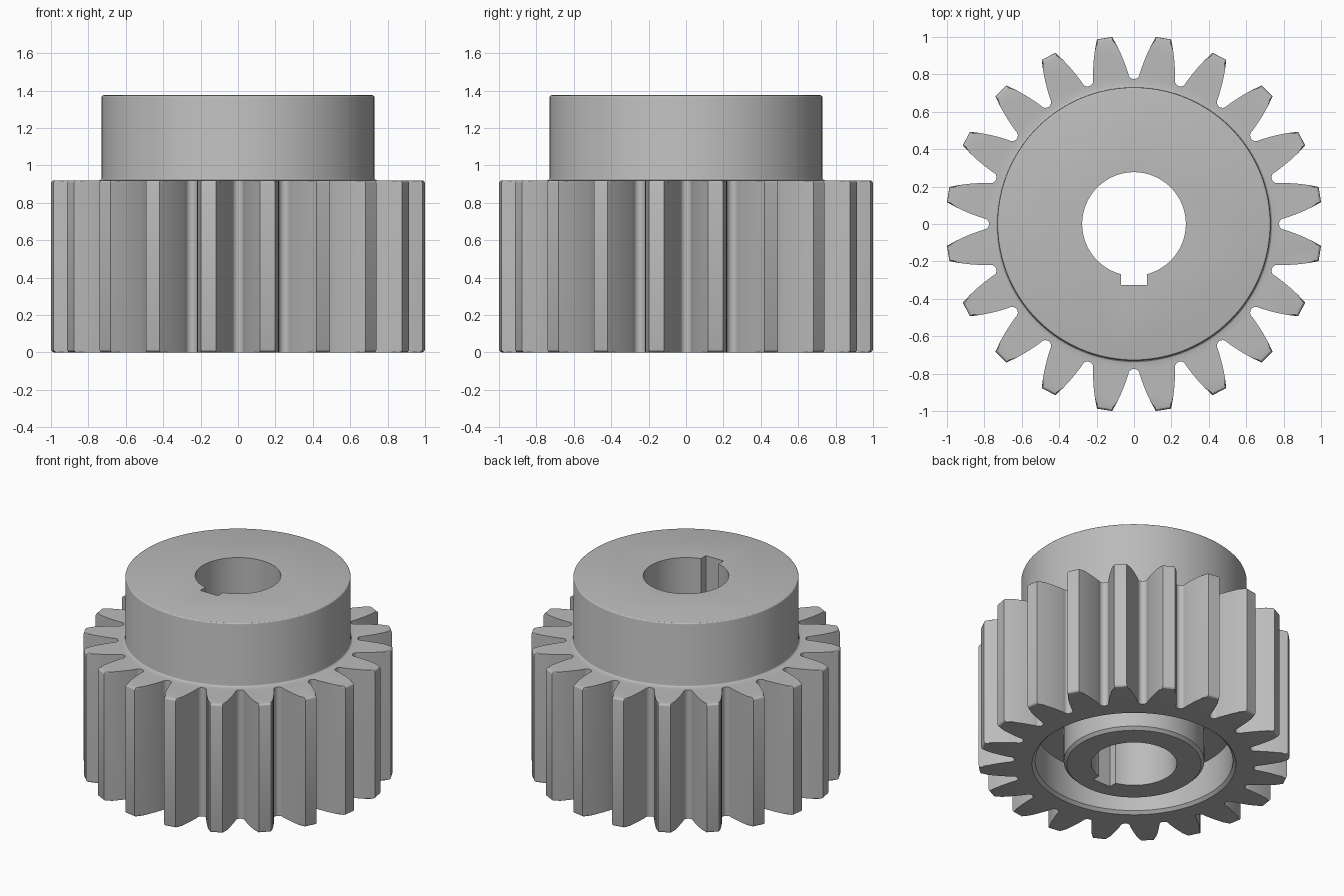
import bpy, bmesh
from math import sin, cos, pi, hypot, radians

cube = bpy.data.objects.get("Cube")
if cube:
    bpy.data.objects.remove(cube, do_unlink=True)

TEETH = 20
FACE_Z = 0.92
HUB_Z = 1.375
HUB_R = 0.73

steel = bpy.data.materials.new("plain grey metal")
steel.use_nodes = True
colour = (0.5, 0.5, 0.5, 1)
steel.diffuse_color = colour
steel.node_tree.nodes["Principled BSDF"].inputs["Base Color"].default_value = colour


def finish(name, bm):
    bmesh.ops.recalc_face_normals(bm, faces=bm.faces[:])
    mesh = bpy.data.meshes.new(name)
    bm.to_mesh(mesh)
    bm.free()
    mesh.materials.append(steel)
    obj = bpy.data.objects.new(name, mesh)
    bpy.context.collection.objects.link(obj)
    return obj


def skin(name, rings, closed=False):
    """Join equal rings of points with quads; cap the ends or close the loop."""
    bm = bmesh.new()
    rows = [[bm.verts.new(p) for p in ring] for ring in rings]
    pairs = list(zip(rows, rows[1:]))
    if closed:
        pairs.append((rows[-1], rows[0]))
    else:
        bm.faces.new(rows[0])
        bm.faces.new(rows[-1])
    for a, b in pairs:
        for i in range(len(a)):
            j = (i + 1) % len(a)
            bm.faces.new((a[i], a[j], b[j], b[i]))
    return finish(name, bm)


def lathe(name, profile, closed=False, steps=128):
    turns = [2 * pi * i / steps for i in range(steps)]
    return skin(name, [[(r * cos(t), r * sin(t), z) for t in turns]
                       for r, z in profile], closed)


def fillet(r, z, size, start, steps=3):
    """Quarter arc of (radius, height) points, turning upward from start."""
    angles = [radians(start + 90 * i / steps) for i in range(steps + 1)]
    return [(r + size * cos(a), z + size * sin(a)) for a in angles]


def combine(target, tool, operation):
    mod = target.modifiers.new(operation.title(), "BOOLEAN")
    mod.operation = operation
    mod.solver = "EXACT"
    mod.object = tool
    bpy.context.view_layer.objects.active = target
    bpy.ops.object.modifier_apply(modifier=mod.name)
    bpy.data.objects.remove(tool, do_unlink=True)


# Tooth gap: rounded root and curved flank, mirrored and repeated
root = [(0.031 * sin(a), 0.806 - 0.031 * cos(a))
        for a in (pi / 2 * i / 6 for i in range(7))]
flank = [(0.039, 0.83), (0.050, 0.86), (0.066, 0.90), (0.089, 0.95), (0.117, 1.0)]
half = root + flank
gap = [(-x, y) for x, y in reversed(half[1:])] + half
outline = []
for k in range(TEETH):
    t = -2 * pi * k / TEETH
    outline += [(x * cos(t) - y * sin(t), x * sin(t) + y * cos(t)) for x, y in gap]

# Toothed body, with tips rounded at both ends
tip = max(hypot(x, y) for x, y in outline)
edge = 0.018
limits = fillet(tip - edge, edge, edge, -90) + fillet(tip - edge, FACE_Z - edge, edge, 0)
rings = []
for limit, z in limits:
    ring = []
    for x, y in outline:
        s = min(1, limit / hypot(x, y))
        ring.append((x * s, y * s, z))
    rings.append(ring)
gear = skin("pinion_gear", rings)

# Hub, with a cove at the foot and a rounded top edge
cove = [(HUB_R + 0.015 * (1 - sin(a)), FACE_Z + 0.015 * (1 - cos(a)))
        for a in (pi / 2 * i / 3 for i in range(4))]
hub = lathe("hub", [(HUB_R + 0.015, FACE_Z / 2)] + cove
            + fillet(HUB_R - 0.012, HUB_Z - 0.012, 0.012, 0))
combine(gear, hub, "UNION")

# Ring-shaped recess in the underside, with eased rims
recess = lathe("recess_cutter", [(0.435, -0.1), (0.435, 0), (0.455, 0.02), (0.455, 0.27),
                                 (0.64, 0.27), (0.64, 0.02), (0.66, 0), (0.66, -0.1)], True)
combine(gear, recess, "DIFFERENCE")

# Bore
bore = lathe("bore_cutter", [(0.277, -0.2), (0.277, HUB_Z + 0.2)])
combine(gear, bore, "DIFFERENCE")

# Keyway on the front side of the bore
key = [(-0.07, -0.325), (0.07, -0.325), (0.07, -0.1), (-0.07, -0.1)]
keyway = skin("keyway_cutter", [[(x, y, z) for x, y in key] for z in (-0.3, HUB_Z + 0.3)])
combine(gear, keyway, "DIFFERENCE")

# Smooth the curved walls, keep the edges crisp
bpy.ops.object.select_all(action="DESELECT")
gear.select_set(True)
bpy.context.view_layer.objects.active = gear
bpy.ops.object.shade_smooth_by_angle(angle=radians(20))
